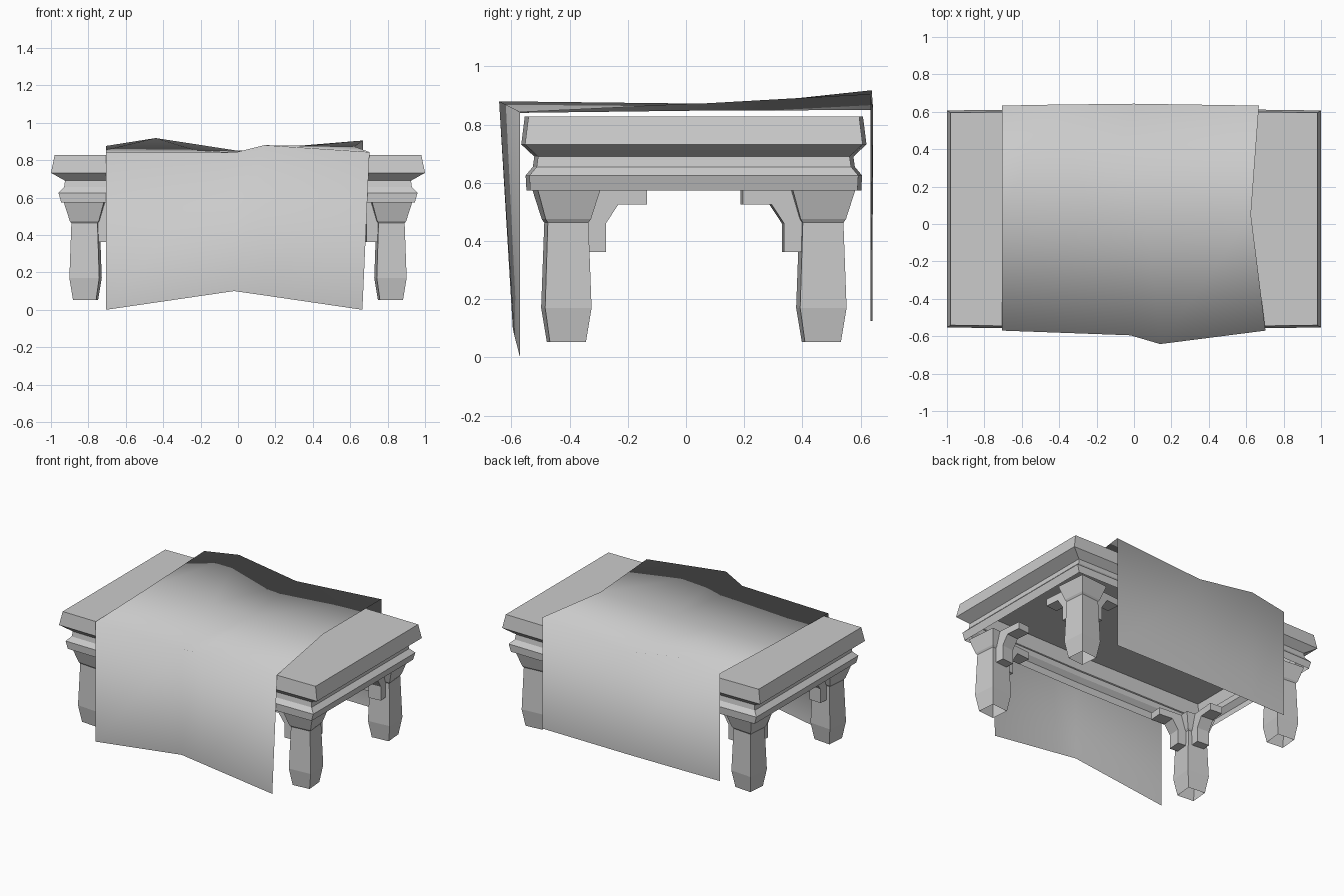
import bpy, bmesh
from math import radians
from mathutils import Matrix, Vector

cube = bpy.data.objects.get("Cube")
if cube:
    bpy.data.objects.remove(cube)

grey = bpy.data.materials.new("plain_grey")
grey.use_nodes = True
colour = (0.6, 0.6, 0.6, 1)
grey.diffuse_color = colour
grey.node_tree.nodes["Principled BSDF"].inputs["Base Color"].default_value = colour

CY = 0.027            # table centre line in y
LEG_X, LEG_Y = 0.815, 0.438
TWIST = radians(5)    # legs stand slightly turned


def finish(name, bm, recalc=True):
    if recalc:
        bmesh.ops.recalc_face_normals(bm, faces=bm.faces)
    mesh = bpy.data.meshes.new(name)
    bm.to_mesh(mesh)
    bm.free()
    mesh.materials.append(grey)
    obj = bpy.data.objects.new(name, mesh)
    bpy.context.collection.objects.link(obj)
    return obj


def loft(bm, rings, cap_start=True, cap_end=True):
    """Join closed rings of points with quads."""
    rows = [[bm.verts.new(p) for p in ring] for ring in rings]
    n = len(rows[0])
    for a, b in zip(rows, rows[1:]):
        for i in range(n):
            j = (i + 1) % n
            bm.faces.new((a[i], a[j], b[j], b[i]))
    if cap_start:
        bm.faces.new(rows[0][::-1])
    if cap_end:
        bm.faces.new(rows[-1])


def table_ring(hx, hy, z, bulge=0.013):
    """Rectangle whose long sides bow out slightly in the middle."""
    return [(-hx, CY - hy, z), (0, CY - hy - bulge, z), (hx, CY - hy, z),
            (hx, CY + hy, z), (0, CY + hy + bulge, z), (-hx, CY + hy, z)]


# Moulded tabletop, an open shell underneath
profile = [(0.98, 0.568, 0.827), (1.0, 0.58, 0.732), (0.925, 0.535, 0.69),
           (0.93, 0.54, 0.655), (0.96, 0.565, 0.625), (0.945, 0.562, 0.573)]
bm = bmesh.new()
loft(bm, [table_ring(*p) for p in profile], cap_end=False)
finish("tabletop", bm)


def corner_frame(sx, sy):
    """Placement of a leg: its centre, with a mirrored twist."""
    return (Matrix.Translation((sx * LEG_X, CY + sy * LEG_Y, 0))
            @ Matrix.Rotation(sx * TWIST, 4, "Z"))


# Four tapered legs with flared heads, hollow at the foot
def leg(name, frame):
    bm = bmesh.new()
    sections = [(0.062, 0.053), (0.08, 0.17), (0.07, 0.463),
                (0.078, 0.475), (0.107, 0.573)]
    loft(bm, [[frame @ Vector((i * h, j * h, z)) for i, j in
               ((-1, -1), (1, -1), (1, 1), (-1, 1))] for h, z in sections],
         cap_start=False)
    finish(name, bm)


# Corner brackets reaching inward from each leg
def bracket(name, frame, inward, across):
    outline = [(0.04, 0.573), (0.275, 0.573), (0.275, 0.525), (0.175, 0.525),
               (0.132, 0.46), (0.132, 0.362), (0.04, 0.362)]
    bm = bmesh.new()
    loft(bm, [[frame @ (inward * d + across * w + Vector((0, 0, z)))
               for d, z in outline] for w in (-0.045, 0.045)])
    finish(name, bm)


X, Y = Vector((1, 0, 0)), Vector((0, 1, 0))
for sx, side in ((-1, "right"), (1, "left")):
    for sy, end in ((-1, "front"), (1, "back")):
        frame = corner_frame(sx, sy)
        leg(f"{end}_{side}_leg", frame)
        bracket(f"{end}_{side}_long_bracket", frame, -sx * X, Y)
        bracket(f"{end}_{side}_short_bracket", frame, -sy * Y, X)

# Draped cloth: rows run front hem, front fold, middle, back fold, back hem
cloth = [
    [(-0.705, -0.57, 0), (-0.02, -0.595, 0.1), (0.14, -0.59, 0.077), (0.665, -0.57, 0)],
    [(-0.705, -0.57, 0.84), (-0.02, -0.595, 0.84), (0.14, -0.642, 0.88), (0.703, -0.57, 0.843)],
    [(-0.705, 0.05, 0.855), (-0.23, 0.05, 0.853), (0.07, 0.05, 0.848), (0.625, 0.05, 0.872)],
    [(-0.705, 0.633, 0.876), (-0.44, 0.638, 0.918), (0, 0.643, 0.85), (0.668, 0.633, 0.905)],
    [(-0.705, 0.633, 0.125), (-0.44, 0.637, 0.125), (0, 0.64, 0.125), (0.668, 0.633, 0.125)],
]
bm = bmesh.new()
grid = [[bm.verts.new(p) for p in row] for row in cloth]
for a, b in zip(grid, grid[1:]):
    for i in range(len(a) - 1):
        bm.faces.new((a[i], a[i + 1], b[i + 1], b[i]))
for face in bm.faces:
    face.smooth = True
finish("draped_cloth", bm, recalc=False)
